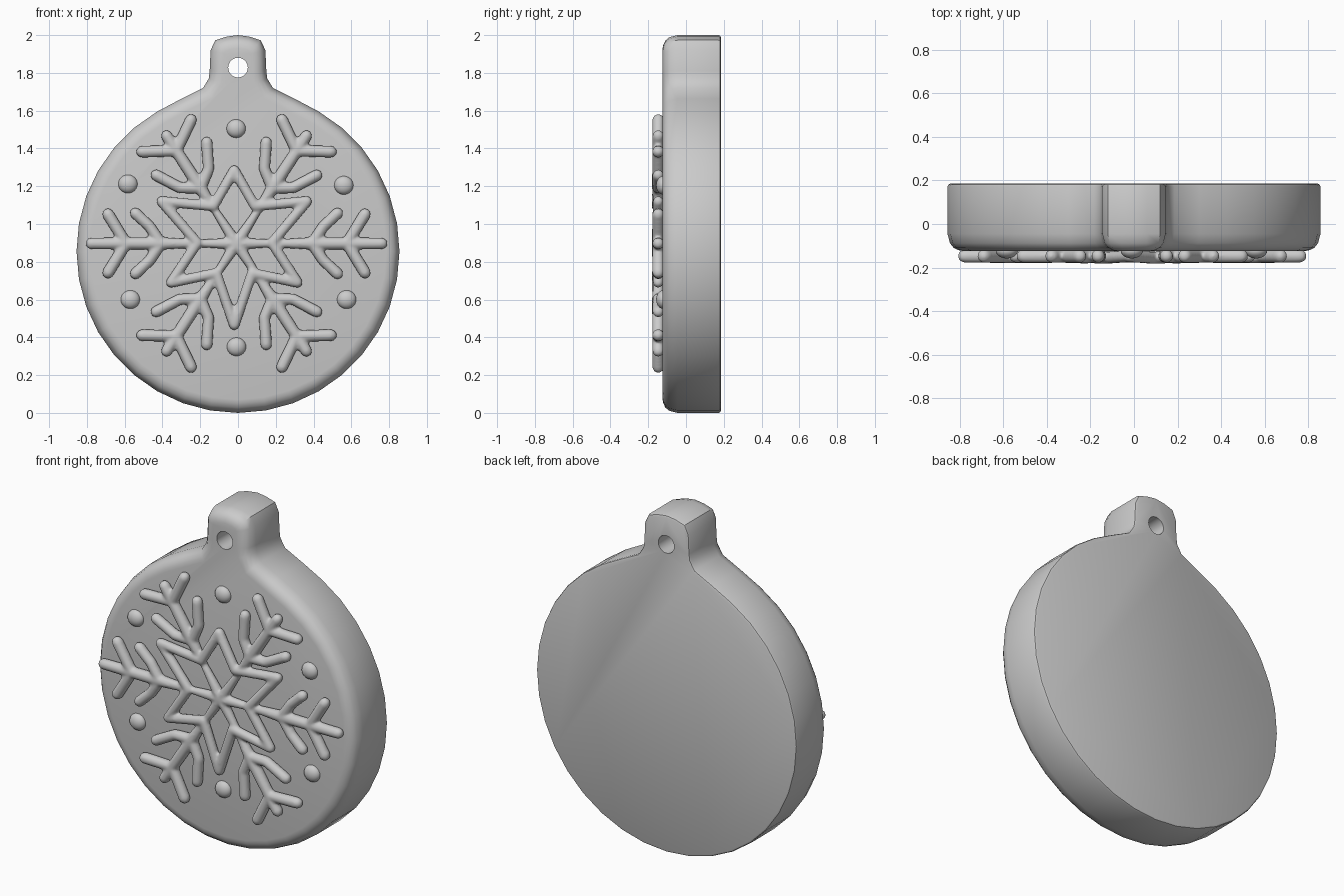
import bpy, bmesh, math
from mathutils import Vector, Matrix

if "Cube" in bpy.data.objects:
    bpy.data.objects.remove(bpy.data.objects["Cube"])


def finish(bm, name):
    bmesh.ops.recalc_face_normals(bm, faces=bm.faces)
    me = bpy.data.meshes.new(name)
    bm.to_mesh(me)
    bm.free()
    ob = bpy.data.objects.new(name, me)
    bpy.context.collection.objects.link(ob)
    return ob


def activate(ob):
    bpy.ops.object.select_all(action='DESELECT')
    ob.select_set(True)
    bpy.context.view_layer.objects.active = ob


def inset(pts, d):
    """Move a counter-clockwise outline inward by d (mitred)."""
    out = []
    for i, p in enumerate(pts):
        e1 = (p - pts[i - 1]).normalized()
        e2 = (pts[(i + 1) % len(pts)] - p).normalized()
        n1, n2 = Vector((-e1.y, e1.x)), Vector((-e2.y, e2.x))
        m = (n1 + n2).normalized()
        out.append(p + m * d / max(m.dot(n1), 0.5))
    return out


# Body: disc with hanging tab, soft front rim and crisp back rim
R = 0.855
half = [(R * math.cos(math.radians(a)), R + R * math.sin(math.radians(a)))
        for a in range(-90, 61, 10)]
half[0] = (0, 0)
half += [(0.30, 1.663), (0.185, 1.72), (0.155, 1.77), (0.15, 1.81),
         (0.145, 1.92), (0.12, 1.973), (0.06, 1.992), (0, 2.0)]
outline = [Vector(p) for p in half + [(-x, z) for x, z in half[-2:0:-1]]]
bm = bmesh.new()
rings = []
for y, d in [(-0.124, 0.07), (-0.120, 0.05), (-0.109, 0.028), (-0.088, 0.011),
             (-0.045, 0), (0.172, 0), (0.181, 0.004), (0.185, 0.013)]:
    rings.append([bm.verts.new((p.x, y, p.y)) for p in inset(outline, d)])
for a, b in zip(rings, rings[1:]):
    for i in range(len(a)):
        j = (i + 1) % len(a)
        bm.faces.new((a[i], a[j], b[j], b[i]))
bm.faces.new(rings[0])
bm.faces.new(rings[-1])
body = finish(bm, "ornament_body")

# Hanging hole
bpy.ops.mesh.primitive_cylinder_add(vertices=24, radius=0.052, depth=1,
                                    location=(0, 0, 1.828),
                                    rotation=(math.pi / 2, 0, 0))
cutter = bpy.context.object
cutter.name = "hole_cutter"
cutter.hide_render = True
mod = body.modifiers.new("hole", 'BOOLEAN')
mod.operation = 'DIFFERENCE'
mod.solver = 'EXACT'
mod.object = cutter
activate(body)
bpy.ops.object.modifier_apply(modifier=mod.name)
bpy.data.objects.remove(cutter)
activate(body)
bpy.ops.object.shade_smooth_by_angle(angle=math.radians(40))


def capsule(bm, a, b, r1, r2):
    """Round-ended rod from a to b."""
    a, b = Vector(a), Vector(b)
    rot = (b - a).to_track_quat('Z', 'Y').to_matrix().to_4x4()
    bmesh.ops.create_cone(bm, cap_ends=True, segments=16, radius1=r1, radius2=r2,
                          depth=(b - a).length,
                          matrix=Matrix.Translation((a + b) / 2) @ rot)
    for p, r in ((a, r1), (b, r2)):
        bmesh.ops.create_icosphere(bm, subdivisions=2, radius=r,
                                   matrix=Matrix.Translation(p))


# Snowflake arms: stem with two pairs of twigs, six times
CX, CZ, Y = -0.008, 0.897, -0.147
bm = bmesh.new()
for deg, tip, fork in [(0, 0.77, 0.40), (57, 0.68, 0.35), (123, 0.68, 0.35),
                       (180, 0.77, 0.40), (237, 0.68, 0.35), (303, 0.68, 0.35)]:
    c, s = math.cos(math.radians(deg)), math.sin(math.radians(deg))

    def at(u, v):
        return (CX + u * c - v * s, Y, CZ + u * s + v * c)

    capsule(bm, at(0, 0), at(0.2, 0), 0.032, 0.021)
    capsule(bm, at(0.2, 0), at(fork, 0), 0.021, 0.034)
    capsule(bm, at(fork, 0), at(tip, 0), 0.034, 0.031)
    for side in (-1, 1):
        capsule(bm, at(fork, 0), at(fork + 0.06, 0.09 * side), 0.031, 0.030)
        capsule(bm, at(fork + 0.06, 0.09 * side), at(0.535, 0.16 * side), 0.030, 0.031)
        capsule(bm, at(0.585, 0), at(0.68, 0.155 * side), 0.031, 0.032)

# Six-pointed star outline crossing the arms
star = [(-0.02, 1.285), (0.09, 1.095), (0.365, 1.12), (0.18, 0.9),
        (0.315, 0.69), (0.075, 0.74), (-0.02, 0.465), (-0.115, 0.74),
        (-0.355, 0.69), (-0.215, 0.9), (-0.405, 1.12), (-0.13, 1.095)]
pts = [(x, -0.155 if i % 2 else -0.147, z) for i, (x, z) in enumerate(star)]
for i, p in enumerate(pts):
    capsule(bm, p, pts[(i + 1) % 12], 0.028, 0.028)
flake = finish(bm, "snowflake_relief")
rm = flake.modifiers.new("fuse", 'REMESH')
rm.mode = 'VOXEL'
rm.voxel_size = 0.008
sm = flake.modifiers.new("soften", 'SMOOTH')
sm.factor = 0.5
sm.iterations = 6
activate(flake)
bpy.ops.object.modifier_apply(modifier=rm.name)
bpy.ops.object.modifier_apply(modifier=sm.name)
bpy.ops.object.shade_smooth()

# Round dots between the arms
for i, (x, z) in enumerate([(-0.01, 1.505), (0.56, 1.205), (0.575, 0.6),
                            (-0.008, 0.35), (-0.57, 0.6), (-0.583, 1.212)]):
    bpy.ops.mesh.primitive_uv_sphere_add(segments=24, ring_count=12, radius=0.05,
                                         location=(x, -0.122, z))
    dot = bpy.context.object
    dot.name = f"dot_{i + 1}"
    dot.scale = (1.02, 0.72, 0.98)
    bpy.ops.object.shade_smooth()
